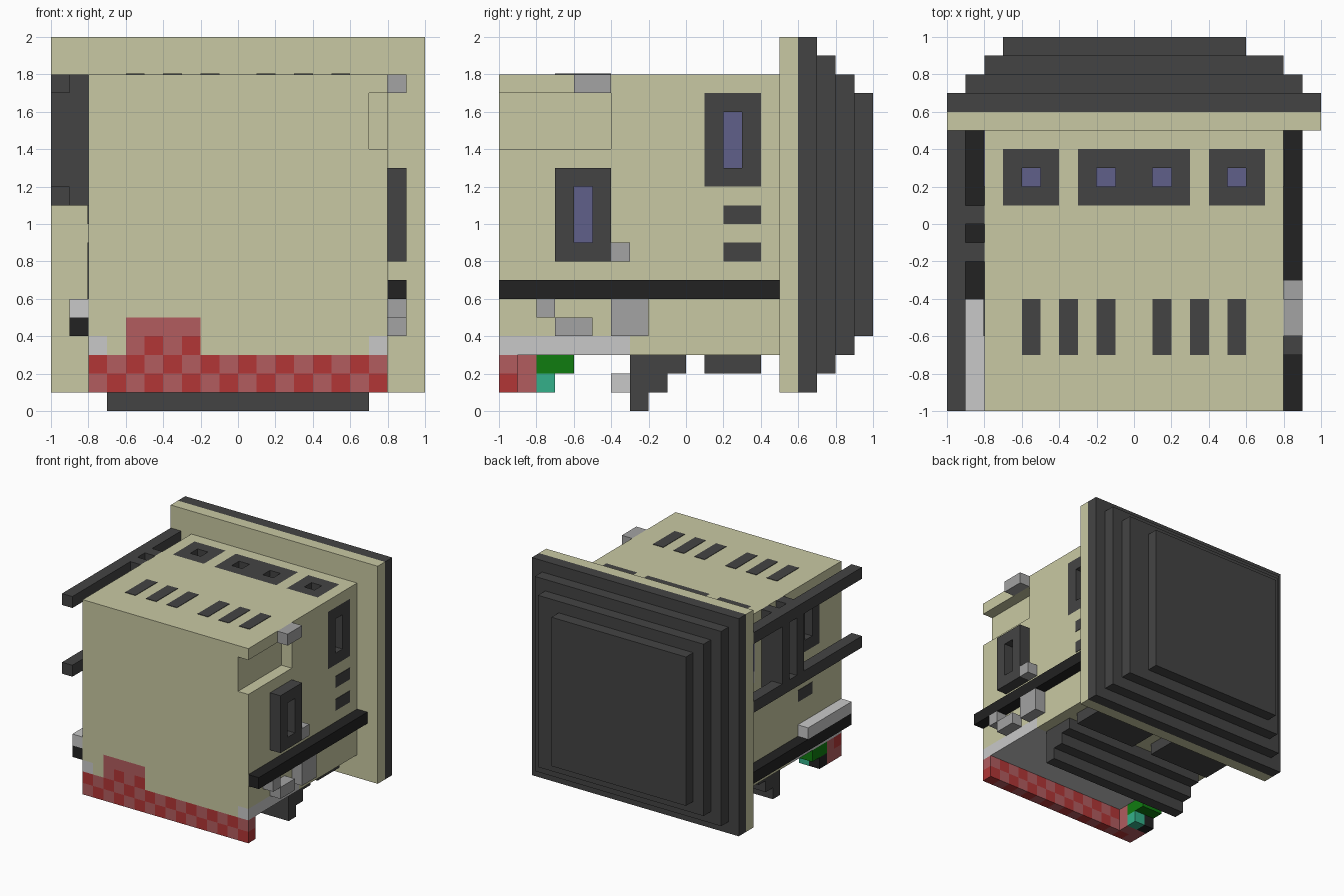
import bpy, bmesh

if "Cube" in bpy.data.objects:
    bpy.data.objects.remove(bpy.data.objects["Cube"])


def material(name, hex_code):
    m = bpy.data.materials.new(name)
    rgb = [int(hex_code[i:i + 2], 16) / 255 for i in (0, 2, 4)]
    m.diffuse_color = [c / 12.92 if c < 0.04045 else ((c + 0.055) / 1.055) ** 2.4 for c in rgb] + [1]
    m.use_nodes = True
    m.node_tree.nodes["Principled BSDF"].inputs["Base Color"].default_value = m.diffuse_color
    return m


BEIGE = material("beige", "C9C9A3")
DARK = material("dark_grey", "444444")
BLACK = material("black", "222222")
BLUE = material("window_blue", "60608A")
LIGHT = material("light_grey", "C9C9C9")
GREY = material("mid_grey", "A3A3A3")
RED = material("red", "B23636")
PINK = material("faded_red", "B25C5F")
GREEN = material("green", "107C10")
TEAL = material("teal", "34B08A")


def boxes(name, mat, *bounds):
    """One object made of boxes given as (x0, x1, y0, y1, z0, z1)."""
    bm = bmesh.new()
    for x0, x1, y0, y1, z0, z1 in bounds:
        vs = bmesh.ops.create_cube(bm, size=1)["verts"]
        for v in vs:
            v.co = ((x0 + x1) / 2 + v.co.x * (x1 - x0),
                    (y0 + y1) / 2 + v.co.y * (y1 - y0),
                    (z0 + z1) / 2 + v.co.z * (z1 - z0))
    me = bpy.data.meshes.new(name)
    bm.to_mesh(me)
    bm.free()
    me.materials.append(mat)
    ob = bpy.data.objects.new(name, me)
    bpy.context.collection.objects.link(ob)
    return ob


def place(axis, rect, d0, d1):
    """Box over a rectangle on a side ('x') or the top ('z'), between two depths."""
    a0, a1, b0, b1 = rect
    d0, d1 = sorted((d0, d1))
    return (d0, d1, a0, a1, b0, b1) if axis == "x" else (a0, a1, b0, b1, d0, d1)


pockets = []


def window(name, axis, outer, panes, back, front, cut=True):
    """Dark frame with open holes and blue panes at the bottom of them."""
    a0, a1, b0, b1 = outer
    p0, p1 = panes[0][2:]
    strips = [(a0, a1, b0, p0), (a0, a1, p1, b1)]
    edges = [a0] + [e for p in panes for e in p[:2]] + [a1]
    strips += [(edges[i], edges[i + 1], p0, p1) for i in range(0, len(edges), 2)]
    boxes(name + "_frame", DARK, *[place(axis, s, back, front) for s in strips])
    step = 0.005 if front > back else -0.005
    boxes(name + "_pane", BLUE, *[place(axis, p, back, back + step) for p in panes])
    if cut:
        pockets.append(place(axis, outer, back, front + step * 10))


# windows on the roof and both sides
window("roof_window_left", "z", (-.7, -.4, .1, .4), [(-.6, -.5, .2, .3)], 1.7, 1.8)
window("roof_window_middle", "z", (-.3, .3, .1, .4),
       [(-.2, -.1, .2, .3), (.1, .2, .2, .3)], 1.7, 1.8)
window("roof_window_right", "z", (.4, .7, .1, .4), [(.5, .6, .2, .3)], 1.7, 1.8)
window("right_window", "x", (.1, .4, 1.2, 1.7), [(.2, .3, 1.3, 1.6)], .7, .8)
window("raised_window", "x", (-.7, -.4, .8, 1.3), [(-.6, -.5, .9, 1.2)], .8, .9, False)
window("left_window", "x", (-.7, -.4, 1.2, 1.7), [(-.6, -.5, 1.3, 1.6)], -.7, -.8)

# hull with window pockets, corner notch and bumper patch cut out
pockets += [(.7, .9, -1.1, -.4, 1.4, 1.7), (-.6, -.2, -1.1, -.9, .35, .5)]
hull = boxes("hull", BEIGE, (-.8, .8, -1, .5, .4, 1.8))
cutter = boxes("hull_cutter", BEIGE, *pockets)
cutter.hide_render = True
cutter.hide_viewport = True
cutter.display_type = "WIRE"
mod = hull.modifiers.new("pockets", "BOOLEAN")
mod.object = cutter
mod.solver = "EXACT"

# bottom of the hull
boxes("hull_bottom", BEIGE, (-.8, .8, -.3, .5, .3, .4),
      (-.7, -.6, -1, -.9, .3, .4), (-.2, .7, -1, -.9, .3, .4))
boxes("floor_slab", LIGHT, (-.8, .8, -.9, -.3, .3, .4),
      (-.8, -.7, -1, -.9, .3, .4), (.7, .8, -1, -.9, .3, .4))

# slots painted on roof and sides
boxes("roof_slots", DARK, *[(s * x - .05, s * x + .05, -.7, -.4, 1.79, 1.804)
                            for s in (-1, 1) for x in (.15, .35, .55)])
boxes("right_slots", DARK, *[(.79, .804, .2, .4, z, z + .1) for z in (.8, 1.0)])
boxes("left_slots", DARK, *[(-.804, -.79, -.6, -.4, z, z + .1) for z in (.8, 1.0)])
boxes("left_dark_panel", DARK, (-.804, -.79, .4, .5, .5, .9))
boxes("left_blue_panel", BLUE, (-.804, -.79, .2, .5, 1.3, 1.6))
boxes("left_grey_panel", LIGHT, (-.804, -.79, .2, .5, 1.2, 1.3))

# rear flange and stepped back plate
boxes("rear_flange", BEIGE, (-1, 1, .5, .6, .1, 2))
boxes("back_steps", DARK, *[(-1 + i * .1, (.6 if i == 3 else 1 - i * .1), .6 + i * .1, .7 + i * .1,
                             .1 + i * .1, 2 - i * .1) for i in range(4)])

# left rack: two rails with two uprights
boxes("left_rack_rails", DARK, *[(-1, -.9, -1, .5, z, z + .1) for z in (1.1, 1.7)])
boxes("left_rack_uprights", DARK, *[(-1, -.8, y, y + .1, 1.1, 1.8) for y in (-.2, 0)])

# side rails
boxes("right_rail", BLACK, (.8, .9, -1, .5, .6, .7))
boxes("left_rail", BLACK, (-.9, -.8, -1, .5, .4, .5))
boxes("left_rail_top", LIGHT, (-.9, -.8, -1, -.4, .5, .6))

# grey fittings on the right side
boxes("right_fittings", GREY, (.8, .9, -.6, -.4, 1.7, 1.8), (.8, .9, -.4, -.3, .8, .9),
      (.8, .9, -.8, -.7, .5, .6), (.8, .9, -.7, -.5, .4, .5), (.8, .9, -.4, -.2, .4, .6))

# checkered front bumper with a raised patch
cells = {RED: [], PINK: []}
for row in range(1, 5):
    for col in (range(-8, 8) if row < 3 else range(-6, -2)):
        mat = RED if row < 4 and (row + col) % 2 == 0 else PINK
        cells[mat].append((col / 10, col / 10 + .1, -1, -.9, row / 10, row / 10 + .1))
boxes("bumper_red_checks", RED, *cells[RED])
boxes("bumper_faded_checks", PINK, *cells[PINK])
boxes("bumper_return", PINK, (-.8, -.6, -.9, -.8, .1, .3))

# small parts behind the bumper
boxes("green_unit", GREEN, (-.8, -.6, -.8, -.6, .2, .3))
boxes("teal_unit", TEAL, (-.7, -.6, -.8, -.7, .1, .2))
boxes("black_unit", BLACK, (-.8, -.7, -.8, -.7, .1, .2))

# stepped keel and rear skids below
boxes("keel_steps", DARK, *[(-.7, .7, -.3, -.2 + i * .1, i * .1, i * .1 + .1) for i in range(3)])
boxes("keel_tab", LIGHT, (-.3, -.2, -.4, -.3, .1, .2))
boxes("rear_skids", DARK, (.1, .7, .1, .4, .2, .3), (-.7, -.1, .1, .4, .2, .3))
